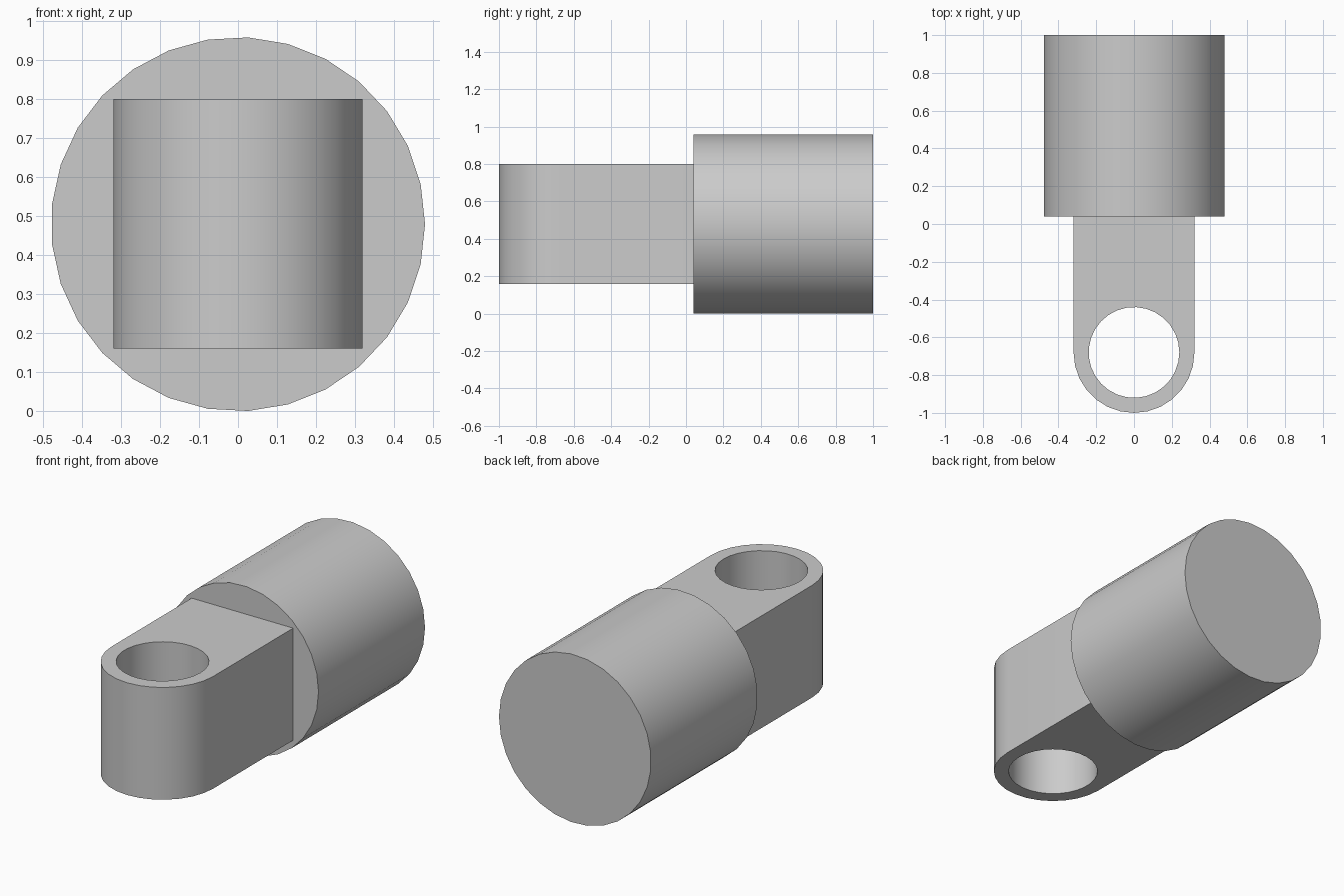
import bpy
import bmesh
from math import cos, sin, pi, radians
from mathutils import Matrix, Vector

default = bpy.data.objects.get("Cube")
if default:
    bpy.data.objects.remove(default, do_unlink=True)

# Single grey material
grey = bpy.data.materials.new("plain grey")
grey.use_nodes = True
colour = (0.6, 0.6, 0.6, 1)
grey.diffuse_color = colour
grey.node_tree.nodes["Principled BSDF"].inputs["Base Color"].default_value = colour


def circle(radius, sides, y):
    return [(radius * cos(2 * pi * i / sides), y + radius * sin(2 * pi * i / sides))
            for i in range(sides)]


def extruded(name, outlines, depth, matrix):
    """Fill closed outlines (inner ones become holes), extrude and smooth by angle."""
    bm = bmesh.new()
    for outline in outlines:
        verts = [bm.verts.new((x, y, 0)) for x, y in outline]
        for a, b in zip(verts, verts[1:] + verts[:1]):
            bm.edges.new((a, b))
    bmesh.ops.triangle_fill(bm, edges=bm.edges[:], use_beauty=True, normal=(0, 0, 1))
    result = bmesh.ops.extrude_face_region(bm, geom=bm.faces[:])
    top = [g for g in result["geom"] if isinstance(g, bmesh.types.BMVert)]
    bmesh.ops.translate(bm, verts=top, vec=Vector((0, 0, depth)))
    bmesh.ops.recalc_face_normals(bm, faces=bm.faces[:])
    bm.transform(matrix)
    mesh = bpy.data.meshes.new(name)
    bm.to_mesh(mesh)
    bm.free()
    mesh.materials.append(grey)
    obj = bpy.data.objects.new(name, mesh)
    bpy.context.collection.objects.link(obj)
    bpy.ops.object.select_all(action="DESELECT")
    obj.select_set(True)
    bpy.context.view_layer.objects.active = obj
    bpy.ops.object.shade_smooth_by_angle(angle=radians(30))
    return obj


# Round barrel lying along y
extruded("barrel", [circle(0.48, 29, 0)], 0.96,
         Matrix.Translation((0, 1, 0.479)) @ Matrix.Rotation(pi / 2, 4, "X"))

# Flat lug with rounded front and vertical pin hole, seated slightly in the barrel
half, eye_y, steps = 0.32, -0.68, 14
lug = [(half, 0.06), (-half, 0.06)]
lug += [(half * cos(pi + pi * i / steps), eye_y + half * sin(pi + pi * i / steps))
        for i in range(steps + 1)]
extruded("eye_lug", [lug, circle(0.24, 29, eye_y)], 0.64,
         Matrix.Translation((0, 0, 0.16)))
